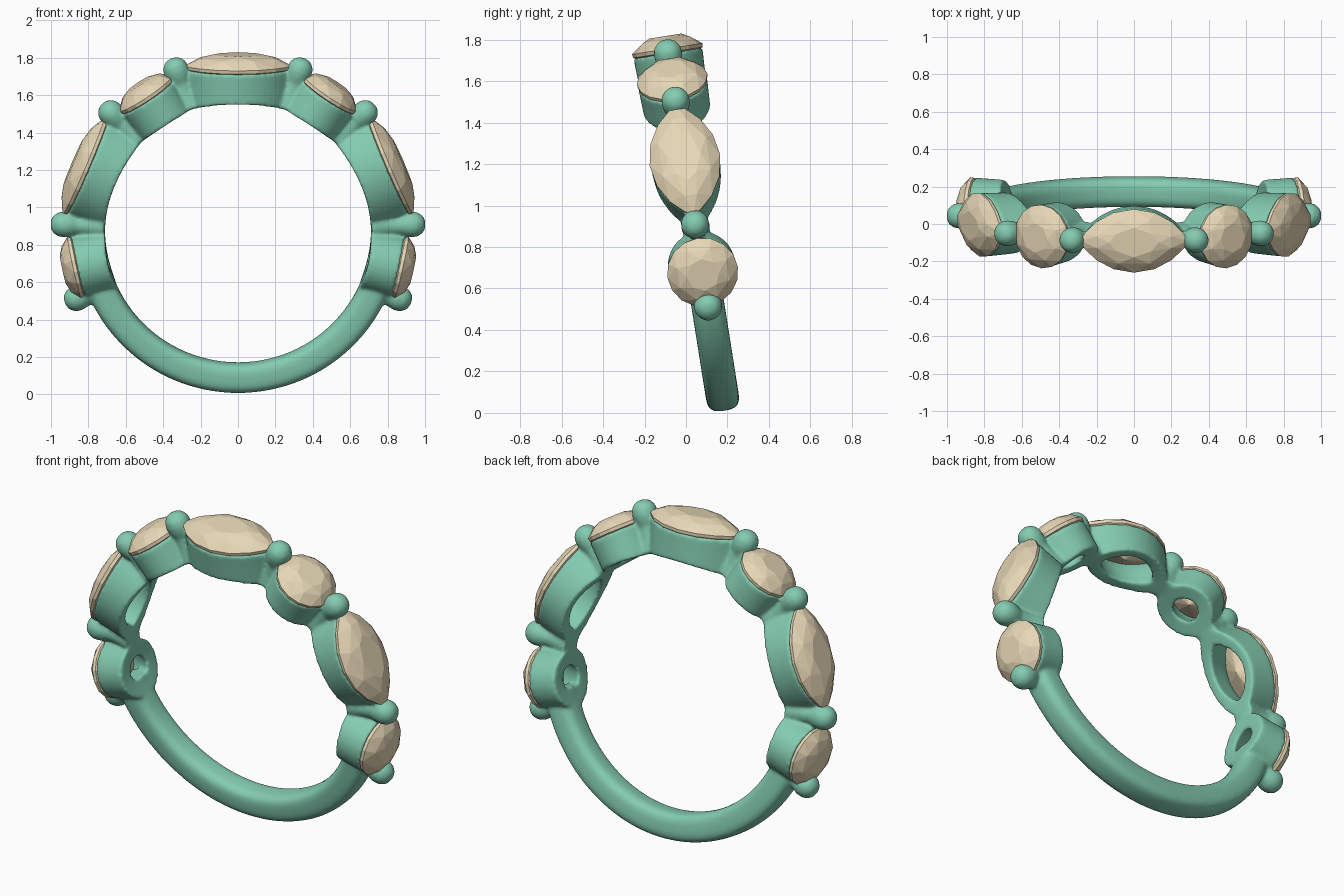
import bpy, bmesh, math
from mathutils import Matrix, Vector

if "Cube" in bpy.data.objects:
    bpy.data.objects.remove(bpy.data.objects["Cube"])

INNER = 0.712          # finger-hole radius
GIRDLE = 0.893         # radial height of the stone girdles
BASE = Matrix.Translation((0, 0.05, 0.87)) @ Matrix.Rotation(math.radians(9), 4, 'X')


def frame(deg):
    """Local z points outward from the ring at this angle from the top."""
    return BASE @ Matrix.Rotation(math.radians(deg), 4, 'Y')


def material(name, color):
    m = bpy.data.materials.new(name)
    m.diffuse_color = color
    m.use_nodes = True
    m.node_tree.nodes["Principled BSDF"].inputs["Base Color"].default_value = m.diffuse_color
    return m


metal_mat = material("green_metal", (0.23, 0.60, 0.44, 1))
stone_mat = material("cream_stone", (0.80, 0.68, 0.47, 1))

# angle, half length, half width, outline sharpness, hole scale
STONES = [("marquise", 0, 0.288, 0.172, 1.5, 0.58),
          ("round", 33.5, 0.170, 0.172, 1.0, 0.38),
          ("marquise", 66.8, 0.288, 0.172, 1.5, 0.58),
          ("round", 102.5, 0.170, 0.172, 1.0, 0.38)]
PRONGS = [20.7, 46.6, 87.6, 112.7]


def outline(a, b, p, n, shift=0.0):
    pts = []
    for i in range(n):
        f = 2 * math.pi * (i + shift) / n
        s = math.sin(f)
        pts.append((a * math.cos(f), math.copysign(b * abs(s) ** p, s)))
    return pts


def bridge(bm, r0, r1):
    n = len(r0)
    for i in range(n):
        j = (i + 1) % n
        bm.faces.new((r0[i], r0[j], r1[j], r1[i]))


def add_ring(bm, mat, pts):
    return [bm.verts.new(mat @ Vector(p)) for p in pts]


def bezel(bm, mat, a, b, p, hole):
    """Open collar whose underside follows the finger hole."""
    floor = lambda t: math.sqrt(INNER ** 2 - t * t)
    rings = []
    for s, h in ((0.94, None), (0.96, 0.80), (0.98, 0.876), (0.80, 0.876), (0.70, 0.82), (hole, None)):
        rings.append(add_ring(bm, mat, [(t * s, y * s, h or floor(t * s))
                                        for t, y in outline(a, b, p, 48)]))
    for i in range(len(rings)):
        bridge(bm, rings[i], rings[(i + 1) % len(rings)])


def prong(bm, mat):
    """Flared post with a rounded bead on top."""
    prof = [(0.072, 0.718), (0.056, 0.80), (0.052, 0.86), (0.064, 0.895), (0.070, 0.93),
            (0.064, 0.965), (0.043, 0.992), (0.015, 1.003)]
    rings = [add_ring(bm, mat, [(x, y, h) for x, y in outline(r, r, 1, 24)]) for r, h in prof]
    for r0, r1 in zip(rings, rings[1:]):
        bridge(bm, r0, r1)
    bm.faces.new(rings[0][::-1])
    bm.faces.new(rings[-1])


def shank(bm):
    """Plain lower band with a soft rectangular section."""
    rings = []
    for k in range(65):
        ang = 106 + (254 - 106) * k / 64
        rings.append(add_ring(bm, frame(ang), [(0, y, 0.790 + h)
                                               for y, h in outline(0.080, 0.080, 1, 32)]))
        # push the round section toward a squircle
        for v, (y, h) in zip(rings[-1], outline(0.080, 0.080, 1, 32)):
            k4 = 0.080 / (abs(y) ** 3.2 + abs(h) ** 3.2) ** (1 / 3.2)
            v.co = frame(ang) @ Vector((0, y * k4, 0.790 + h * k4))
    for r0, r1 in zip(rings, rings[1:]):
        bridge(bm, r0, r1)
    bm.faces.new(rings[0])
    bm.faces.new(rings[-1][::-1])


def stone(name, mat, a, b, p):
    """Faceted gem: table, two crown tiers, thin girdle, pavilion."""
    bm = bmesh.new()
    n = 16

    def tier(s, h, n=n, shift=0.0):
        return add_ring(bm, mat, [(t * s, y * s, GIRDLE + h) for t, y in outline(a, b, p, n, shift)])
    low, high = tier(0.985, -0.014), tier(1.0, 0.004)
    mid = tier(0.76, 0.046, 8, 0.5)
    top = tier(0.46, 0.066, 8, 0.0)
    bridge(bm, low, high)
    for i in range(8):
        j = (i + 1) % 8
        h = lambda k: high[k % 16]
        bm.faces.new((h(2 * i), h(2 * i + 1), mid[i]))
        bm.faces.new((h(2 * i + 1), h(2 * i + 2), mid[i]))
        bm.faces.new((h(2 * j), mid[j], mid[i]))
        bm.faces.new((mid[i], mid[j], top[j]))
        bm.faces.new((mid[i], top[j], top[i]))
    bm.faces.new(top)
    tip = bm.verts.new(mat @ Vector((0, 0, GIRDLE - 0.12)))
    for i in range(n):
        bm.faces.new((low[(i + 1) % n], low[i], tip))
    return finish(bm, name, stone_mat)


def finish(bm, name, mat):
    bmesh.ops.recalc_face_normals(bm, faces=bm.faces)
    me = bpy.data.meshes.new(name)
    bm.to_mesh(me)
    bm.free()
    me.materials.append(mat)
    ob = bpy.data.objects.new(name, me)
    bpy.context.collection.objects.link(ob)
    return ob


# Metal ring: shank, collars and prongs fused into one soft casting
bm = bmesh.new()
shank(bm)
for side in (1, -1):
    for kind, ang, a, b, p, hole in STONES:
        if ang or side == 1:
            bezel(bm, frame(ang * side), a, b, p, hole)
    for ang in PRONGS:
        prong(bm, frame(ang * side))
ring = finish(bm, "ring_metal", metal_mat)
fuse = ring.modifiers.new("fuse", 'REMESH')
fuse.mode = 'VOXEL'
fuse.voxel_size = 0.0095
fuse.use_smooth_shade = True
soft = ring.modifiers.new("soften", 'SMOOTH')
soft.factor = 0.5
soft.iterations = 10

# Gems
for side, label in ((1, "right"), (-1, "left")):
    for i, (kind, ang, a, b, p, hole) in enumerate(STONES):
        if ang:
            stone(f"{kind}_stone_{label}_{i}", frame(ang * side), a, b, p)
        elif side == 1:
            stone("marquise_stone_top", frame(0), a, b, p)
